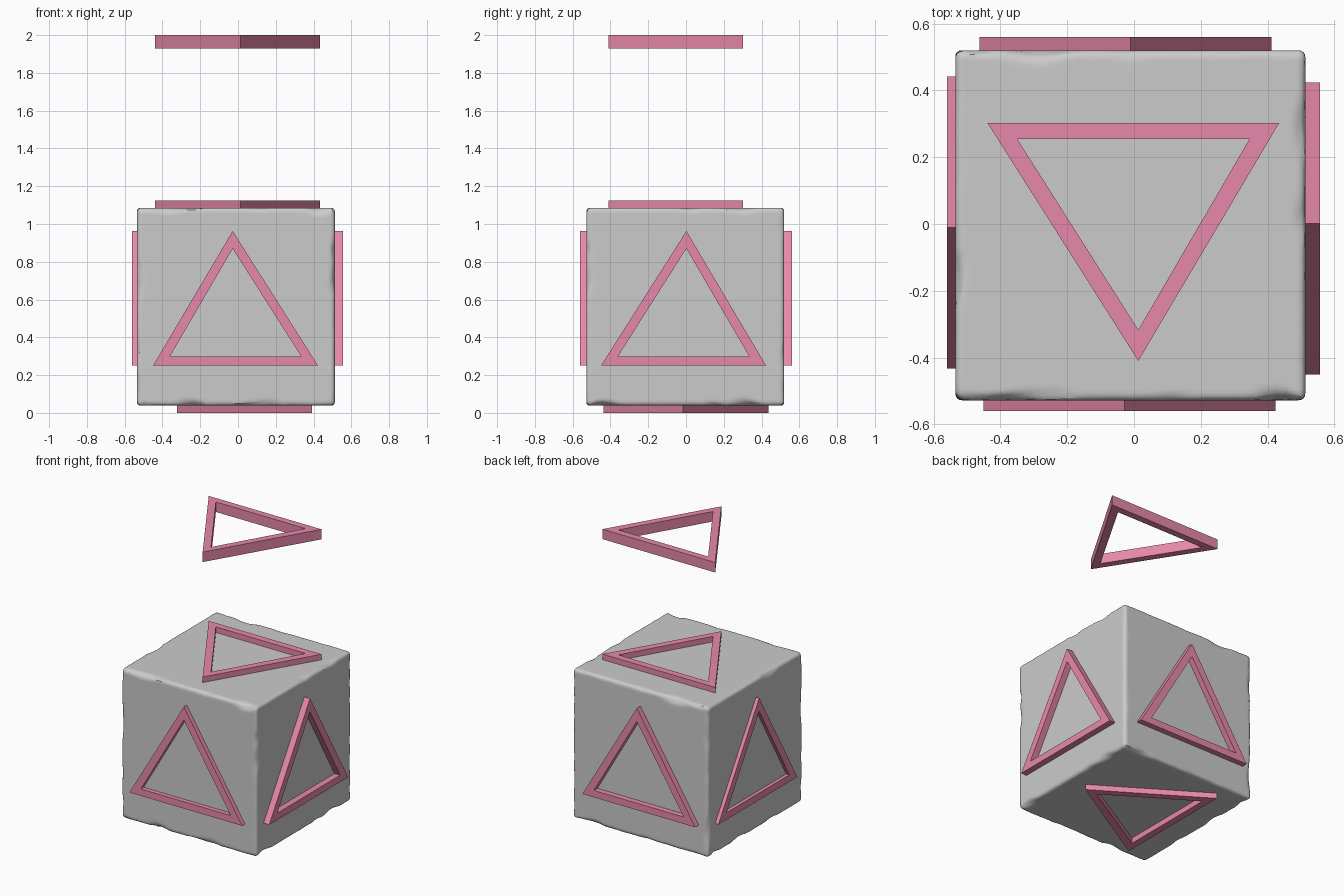
import bpy, bmesh
from mathutils import Vector, noise

if "Cube" in bpy.data.objects:
    bpy.data.objects.remove(bpy.data.objects["Cube"])

pink = bpy.data.materials.new("pink")
pink.diffuse_color = (0.8, 0.25, 0.4, 1)
pink.use_nodes = True
pink.node_tree.nodes["Principled BSDF"].inputs["Base Color"].default_value = pink.diffuse_color

X, Y, Z = Vector((1, 0, 0)), Vector((0, 1, 0)), Vector((0, 0, 1))


def make_object(name, bm, material=None):
    mesh = bpy.data.meshes.new(name)
    bm.to_mesh(mesh)
    bm.free()
    obj = bpy.data.objects.new(name, mesh)
    bpy.context.collection.objects.link(obj)
    if material:
        mesh.materials.append(material)
    return obj


# Stone block: dense cube whose rim is rounded by an uneven, chipped radius
HALF, CENTRE = 0.524, Vector((-0.011, -0.004, 0.562))
CUTS, RIM, STEP = 39, 5, 0.011


def spread(t):
    """Crowd the grid lines towards the cube edges."""
    n = CUTS + 1
    i = round((t + 1) / 2 * n)
    k = min(i, n - i)
    if k <= RIM:
        s = HALF - k * STEP
    else:
        s = (HALF - RIM * STEP) * (1 - (k - RIM) / (n / 2 - RIM))
    return s if i > n / 2 else -s


bm = bmesh.new()
bmesh.ops.create_cube(bm, size=2)
bmesh.ops.subdivide_edges(bm, edges=bm.edges[:], cuts=CUTS, use_grid_fill=True)
for v in bm.verts:
    p = Vector([spread(c) for c in v.co])
    chip = max(0, noise.noise(p * 7 + Vector((3, 8, 5))) - 0.1)
    r = 0.022 + 0.006 * noise.noise(p * 15) + 0.06 * chip
    q = Vector([max(r - HALF, min(HALF - r, c)) for c in p])
    v.co = CENTRE + q + (p - q).normalized() * r
bmesh.ops.recalc_face_normals(bm, faces=bm.faces[:])
block = make_object("stone_block", bm)
bpy.context.view_layer.objects.active = block
block.select_set(True)
bpy.ops.object.shade_smooth_by_angle(angle=0.52)


# Triangular frames: origin is the middle of the base on the outer plane
def triangle_frame(name, origin, u, v, lean, depth=0.07):
    outer = [(-0.437, 0), (0.437, 0), (lean, 0.713)]
    inner = [(-0.348, 0.048), (0.348, 0.048), (lean, 0.62)]
    inward = -u.cross(v) * depth
    bm = bmesh.new()
    rings = [[bm.verts.new(Vector(origin) + u * a + v * b + off) for a, b in ring]
             for off in (Vector(), inward) for ring in (outer, inner)]
    loop = (rings[0], rings[1], rings[3], rings[2])
    for k in range(4):
        a, b = loop[k], loop[(k + 1) % 4]
        for i in range(3):
            j = (i + 1) % 3
            bm.faces.new((a[i], a[j], b[j], b[i]))
    bmesh.ops.recalc_face_normals(bm, faces=bm.faces[:])
    make_object(name, bm, pink)


triangle_frame("front_triangle", (-0.013, -0.56, 0.25), X, Z, -0.015)
triangle_frame("right_triangle", (0.557, -0.013, 0.25), Y, Z, 0.015)
triangle_frame("back_triangle", (-0.026, 0.56, 0.25), -X, Z, -0.015)
triangle_frame("left_triangle", (-0.56, 0.004, 0.25), -Y, Z, 0.015)
triangle_frame("top_triangle", (-0.002, 0.303, 1.125), -X, -Y, -0.015)
triangle_frame("floating_triangle", (-0.002, 0.303, 2.0), -X, -Y, -0.015)
triangle_frame("bottom_triangle", (-0.322, 0, 0), Y, X, -0.015)
